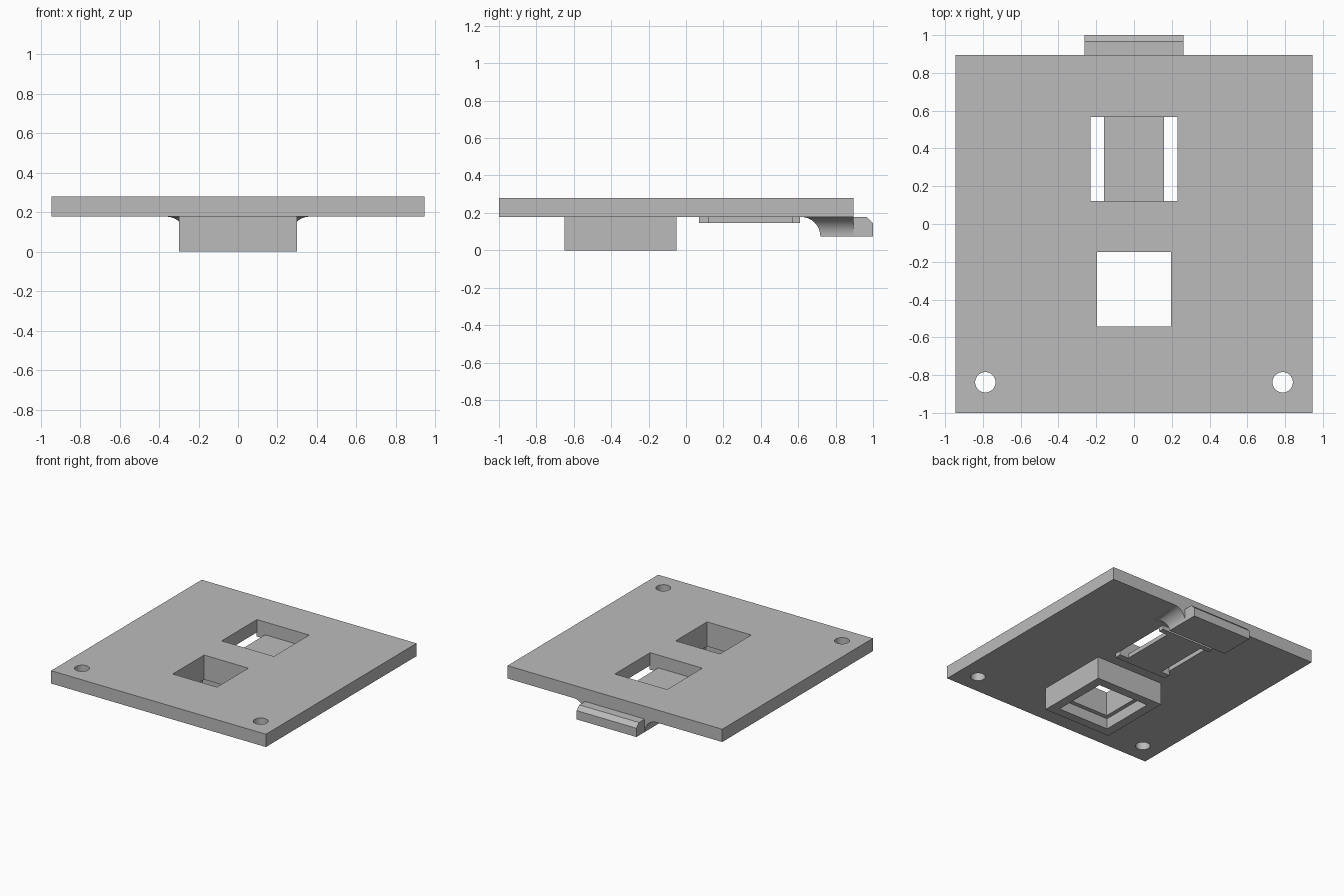
import bpy, bmesh, math

cube = bpy.data.objects.get("Cube")
if cube:
    bpy.data.objects.remove(cube, do_unlink=True)

grey = bpy.data.materials.new("plain grey")
grey.use_nodes = True
COLOUR = (0.5, 0.5, 0.5, 1)
grey.diffuse_color = COLOUR
grey.node_tree.nodes["Principled BSDF"].inputs["Base Color"].default_value = COLOUR


def finish(name, bm):
    bmesh.ops.recalc_face_normals(bm, faces=bm.faces)
    mesh = bpy.data.meshes.new(name)
    bm.to_mesh(mesh)
    bm.free()
    mesh.materials.append(grey)
    obj = bpy.data.objects.new(name, mesh)
    bpy.context.collection.objects.link(obj)
    return obj


def loft(name, rings):
    """Skin matching rings of points and cap both ends."""
    bm = bmesh.new()
    loops = [[bm.verts.new(p) for p in ring] for ring in rings]
    for a, b in zip(loops, loops[1:]):
        for i in range(len(a)):
            j = (i + 1) % len(a)
            bm.faces.new((a[i], a[j], b[j], b[i]))
    bm.faces.new(loops[0])
    bm.faces.new(loops[-1])
    return finish(name, bm)


def rect(half, y0, y1, z):
    return [(-half, y0, z), (half, y0, z), (half, y1, z), (-half, y1, z)]


def box(name, half, y0, y1, z0, z1):
    return loft(name, [rect(half, y0, y1, z0), rect(half, y0, y1, z1)])


def disc(x, y, r, z, n=32):
    return [(x + r * math.cos(math.tau * i / n), y + r * math.sin(math.tau * i / n), z)
            for i in range(n)]


def cut(obj, *cutters):
    for c in cutters:
        c.hide_render = True
        mod = obj.modifiers.new("cut", "BOOLEAN")
        mod.operation = "DIFFERENCE"
        mod.solver = "EXACT"
        mod.object = c
    # Bake the cuts, so that the cutters can be removed
    graph = bpy.context.evaluated_depsgraph_get()
    baked = bpy.data.meshes.new_from_object(obj.evaluated_get(graph))
    obj.modifiers.clear()
    obj.data = baked


TOP, UNDER = 0.28, 0.178
BACK = 0.895

# Cutters
well = box("well_cutter", 0.195, -0.543, -0.148, -0.1, 0.4)
pocket = box("pocket_cutter", 0.227, -0.577, -0.123, -0.1, 0.085)
window = box("window_cutter", 0.23, 0.123, 0.567, 0.1, 0.4)
holes = [loft("screw_hole_cutter", [disc(s * 0.787, -0.838, 0.054, z) for z in (0.1, 0.4)])
         for s in (-1, 1)]

# Main plate and the square socket under it
plate = box("plate", 0.946, -1, BACK, UNDER, TOP)
cut(plate, well, window, *holes)
socket = box("socket", 0.3, -0.65, -0.05, 0, UNDER)
cut(socket, well, pocket)
for c in [well, pocket, window, *holes]:
    bpy.data.objects.remove(c, do_unlink=True)

# Bridge strip under the window, with wider end bars
box("bridge_strip", 0.158, 0.115, 0.567, 0.145, UNDER)
box("bridge_front_bar", 0.235, 0.07, 0.123, 0.145, UNDER)
box("bridge_back_bar", 0.235, 0.567, 0.61, 0.145, UNDER)

# Hook neck, flaring into the plate with a concave fillet
R, HALF, FRONT = 0.103, 0.263, 0.718
rings = []
for i in range(17):
    a = math.pi / 2 * i / 16
    flare = R * (1 - math.cos(a))
    rings.append(rect(HALF + flare, FRONT - flare, BACK, UNDER - R + R * math.sin(a)))
neck = loft("hook_neck", rings)
bpy.ops.object.select_all(action="DESELECT")
neck.select_set(True)
bpy.context.view_layer.objects.active = neck
bpy.ops.object.shade_smooth_by_angle(angle=math.radians(30))

# Hook lip with a chamfered top edge
profile = [(BACK, 0.075), (1, 0.075), (1, 0.145), (0.967, UNDER), (BACK, UNDER)]
loft("hook_lip", [[(x, y, z) for y, z in profile] for x in (-HALF, HALF)])
